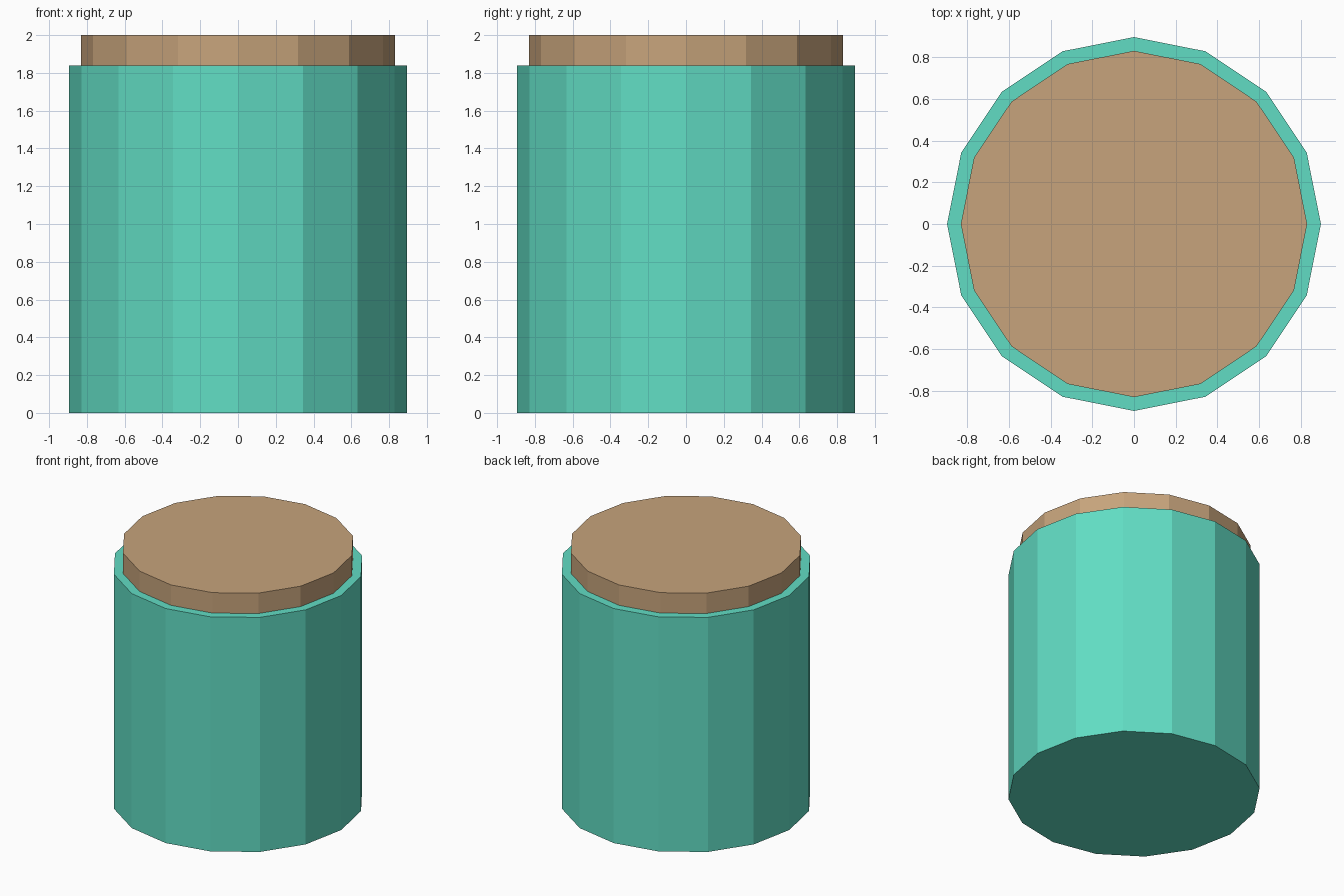
import bpy

if "Cube" in bpy.data.objects:
    bpy.data.objects.remove(bpy.data.objects["Cube"])


def material(name, rgb):
    mat = bpy.data.materials.new(name)
    mat.diffuse_color = (*rgb, 1.0)
    mat.use_nodes = True
    mat.node_tree.nodes["Principled BSDF"].inputs["Base Color"].default_value = mat.diffuse_color
    return mat


def drum(name, radius, z0, z1, mat):
    # 16-sided flat-shaded cylinder with corners on the x and y axes
    bpy.ops.mesh.primitive_cylinder_add(
        vertices=16, radius=radius, depth=z1 - z0, location=(0, 0, (z0 + z1) / 2))
    obj = bpy.context.object
    obj.name = name
    obj.data.materials.append(mat)
    return obj


teal = material("teal", (0.12, 0.72, 0.55))
tan = material("tan", (0.57, 0.37, 0.20))

# Main body and the narrower stopper on top
drum("jar_body", 0.896, 0.0, 1.84, teal)
drum("jar_lid", 0.83, 1.84, 2.0, tan)
